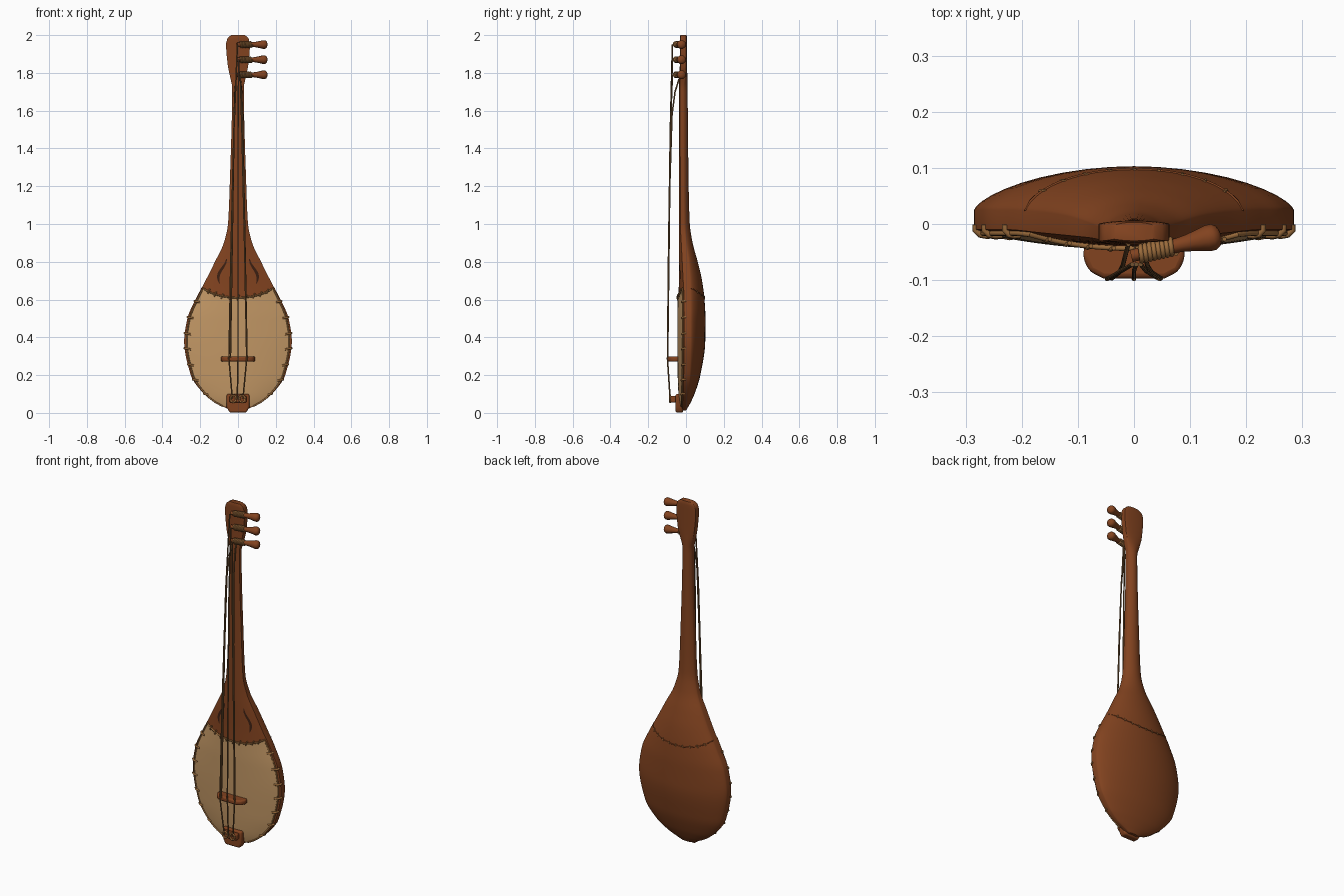
import bpy, bmesh, math
from math import sin, cos, pi
from mathutils import Vector

cube = bpy.data.objects.get("Cube")
if cube:
    bpy.data.objects.remove(cube, do_unlink=True)


def material(name, r, g, b):
    m = bpy.data.materials.new(name)
    m.use_nodes = True
    m.diffuse_color = (r, g, b, 1)
    node = next(n for n in m.node_tree.nodes if n.type == 'BSDF_PRINCIPLED')
    node.inputs["Base Color"].default_value = (r, g, b, 1)
    node.inputs["Roughness"].default_value = 0.7
    return m


WOOD = material("red brown wood", 0.225, 0.056, 0.014)
SKIN = material("tan drum skin", 0.54, 0.31, 0.13)
CORD = material("tan cord", 0.33, 0.15, 0.045)
STRING = material("brown string", 0.17, 0.085, 0.03)
HOLE = material("dark sound hole", 0.045, 0.014, 0.006)

# Body stations: height, half width, front edge, front middle, back edge, back middle
STATIONS = [
    (0.012, 0.03, -0.02, -0.022, -0.005, 0.0), (0.05, 0.115, -0.018, -0.03, 0.0, 0.022),
    (0.1, 0.18, -0.015, -0.036, 0.01, 0.045), (0.2, 0.25, -0.012, -0.04, 0.02, 0.076),
    (0.38, 0.285, -0.01, -0.042, 0.025, 0.102), (0.5, 0.268, -0.01, -0.042, 0.025, 0.103),
    (0.6, 0.225, -0.01, -0.04, 0.025, 0.098), (0.7, 0.172, -0.015, -0.038, 0.022, 0.085),
    (0.8, 0.122, -0.02, -0.038, 0.015, 0.062), (0.9, 0.075, -0.025, -0.038, 0.0, 0.035),
    (1.0, 0.053, -0.03, -0.038, -0.01, 0.02), (1.2, 0.044, -0.03, -0.038, -0.012, 0.014),
    (1.72, 0.031, -0.032, -0.038, -0.015, 0.008), (1.78, 0.042, -0.031, -0.035, -0.005, 0.007),
    (1.84, 0.054, -0.03, -0.033, 0.0, 0.006), (1.95, 0.063, -0.03, -0.033, 0.0, 0.006),
    (1.985, 0.055, -0.03, -0.033, 0.0, 0.006), (2.0, 0.035, -0.027, -0.03, -0.003, 0.003)]


def slope(i, k):
    if i in (0, len(STATIONS) - 1):
        j = min(i, len(STATIONS) - 2)
        return (STATIONS[j + 1][k] - STATIONS[j][k]) / (STATIONS[j + 1][0] - STATIONS[j][0])
    a, b, c = STATIONS[i - 1:i + 2]
    d, e = (b[k] - a[k]) / (b[0] - a[0]), (c[k] - b[k]) / (c[0] - b[0])
    return 2 * d * e / (d + e) if d * e > 0 else 0


def section(z):
    """Smoothly interpolated body measurements at height z."""
    i = max(j for j in range(len(STATIONS) - 1) if STATIONS[j][0] <= z or j == 0)
    a, b = STATIONS[i], STATIONS[i + 1]
    h = b[0] - a[0]
    t = min(max((z - a[0]) / h, 0), 1)
    return [(2*t**3 - 3*t*t + 1) * a[k] + (3*t*t - 2*t**3) * b[k]
            + h * ((t**3 - 2*t*t + t) * slope(i, k) + (t**3 - t*t) * slope(i + 1, k))
            for k in range(1, 6)]


def front(x, z):
    w, fe, fc, be, bc = section(z)
    return fe + (fc - fe) * max(0, 1 - (x / w) ** 2)


def back(x, z):
    w, fe, fc, be, bc = section(z)
    return be + (bc - be) * max(0, 1 - (x / w) ** 2) ** 0.68


def link(name, mesh, mat, angle=40):
    ob = bpy.data.objects.new(name, mesh)
    bpy.context.scene.collection.objects.link(ob)
    mesh.materials.clear()
    mesh.materials.append(mat)
    bpy.ops.object.select_all(action='DESELECT')
    ob.select_set(True)
    bpy.context.view_layer.objects.active = ob
    bpy.ops.object.shade_smooth_by_angle(angle=math.radians(angle))
    return ob


def skin_rows(rows, closed):
    """Mesh through equal rows of points."""
    bm = bmesh.new()
    vs = [[bm.verts.new(p) for p in r] for r in rows]
    n = len(rows[0])
    for a, b in zip(vs, vs[1:]):
        for i in range(n if closed else n - 1):
            j = (i + 1) % n
            bm.faces.new((a[i], a[j], b[j], b[i]))
    if closed:
        bm.faces.new(vs[0][::-1])
        bm.faces.new(vs[-1])
    bmesh.ops.recalc_face_normals(bm, faces=bm.faces)
    mesh = bpy.data.meshes.new("surface")
    bm.to_mesh(mesh)
    bm.free()
    return mesh


def tubes(name, paths, radius, mat, radii=None):
    """Round tubes along point lists, joined in one mesh."""
    cu = bpy.data.curves.new(name, 'CURVE')
    cu.dimensions = '3D'
    cu.bevel_depth, cu.bevel_resolution, cu.use_fill_caps = radius, 3, True
    for path in paths:
        sp = cu.splines.new('POLY')
        sp.points.add(len(path) - 1)
        for i, p in enumerate(path):
            sp.points[i].co = (*p, 1)
            if radii:
                sp.points[i].radius = radii[i]
    tmp = bpy.data.objects.new("temporary", cu)
    mesh = bpy.data.meshes.new_from_object(tmp)
    bpy.data.objects.remove(tmp)
    return link(name, mesh, mat, 60)


def block(name, outline, depth, bevel, mat, along):
    """Extruded outline with rounded edges; along maps (u, v, t) to space."""
    ob = link(name, skin_rows([[along(u, v, t) for u, v in outline] for t in depth], True), mat)
    mod = ob.modifiers.new("round", 'BEVEL')
    mod.width, mod.segments = bevel, 3


# Body, neck and head in one loft
rows = []
heights = [STATIONS[0][0] + 0.004 * i for i in range(20)] + [0.1 + 0.02 * i for i in range(95)] + [1.99, 1.996, 2.0]
for z in heights:
    w = section(z)[0]
    xs = [w * cos(pi * i / 20) for i in range(21)]
    rows.append([(x, back(x, z), z) for x in xs] + [(x, front(x, z), z) for x in reversed(xs)])
link("body_and_neck", skin_rows(rows, True), WOOD, 50)


# Drum skin stretched over the bowl
def skin_point(u, t, lift=0.004):
    z = 0.035 + t * (0.575 + 0.05 * u * u)
    x = u * 0.955 * section(z)[0]
    return (x, front(x, z) - lift, z)


grid = [[skin_point(-1 + i / 12, j / 30) for i in range(25)] for j in range(31)]
link("drum_skin", skin_rows(grid, False), SKIN)

# Cord round the skin, and the seam over the back
edge = [skin_point(-1, t / 30) for t in range(31)]
edge += [skin_point(-1 + i / 12, 1) for i in range(1, 25)]
edge += [skin_point(1, t / 30) for t in range(29, -1, -1)]
tubes("skin_edge_cord", [edge], 0.0045, CORD)


def seam(u, dz=0.0):
    z = 0.61 + 0.05 * u * u + dz
    x = u * section(z)[0]
    return Vector((x, back(x, z), z))


tubes("back_seam", [[seam(-1 + i / 16) for i in range(33)]], 0.0025, WOOD)
tubes("back_seam_stitches", [[seam(u / 5 - 0.008, -0.008), seam(u / 5 + 0.008, 0.008)]
                             for u in range(-4, 5)], 0.003, CORD)

# Lacing loops over the rim and stitches along the upper skin edge
loops = []
for z in (0.1, 0.175, 0.255, 0.34, 0.42, 0.505, 0.59):
    w, fe, fc, be, bc = section(z)
    for s in (-1, 1):
        loops.append([(s * 0.88 * w, front(0.88 * w, z) - 0.003, z - 0.004),
                      (s * 0.93 * w, fe - 0.011, z - 0.002), (s * 0.97 * w, fe - 0.009, z),
                      (s * w, fe - 0.001, z + 0.002), (s * w, fe + 0.009, z + 0.003)])
tubes("rim_lacing", loops, 0.0055, CORD)
stitches = []
for i in range(-4, 5):
    x, y, z = skin_point(i / 5, 1)
    stitches.append([(x - 0.006, y, z - 0.012), (x, y - 0.003, z), (x + 0.006, y, z + 0.014)])
tubes("top_stitches", stitches, 0.004, CORD)

# Curved sound holes, thin plates on the shoulder
for side, s in (("left", 1), ("right", -1)):
    strip = []
    for i in range(17):
        t = i / 16
        z = 0.685 + 0.13 * t
        mid = 0.098 - 0.024 * t + 0.013 * sin(1.6 * pi * t)
        wide = 0.002 + 0.0065 * sin(pi * t)
        strip.append([(s * x, front(x, z) - 0.002, z) for x in (mid - wide, mid, mid + wide)])
    link(side + "_sound_hole", skin_rows(strip, False), HOLE)

# Bridge
half = [(0.088, -0.036), (0.091, -0.06), (0.08, -0.084), (0.055, -0.097)]
outline = half + [(-x, y) for x, y in reversed(half)]
block("bridge", outline, (0.271, 0.299), 0.009, WOOD, lambda u, v, t: (u, v, t))

# Tailpiece with a raised string holder
plate = [(-0.045, 0.002), (0.045, 0.002), (0.06, 0.03), (0.06, 0.1), (-0.06, 0.1), (-0.06, 0.03)]
block("tailpiece", plate, (-0.056, -0.015), 0.009, WOOD, lambda u, v, t: (u, t, v))
holder = [(-0.045, 0.054), (0.045, 0.054), (0.045, 0.09), (-0.045, 0.09)]
block("string_holder", holder, (-0.082, -0.05), 0.008, WOOD, lambda u, v, t: (u, t, v))
knots = [[(cx + 0.015 * cos(a * pi / 6), -0.084, 0.075 + 0.019 * sin(a * pi / 6)) for a in range(13)]
         for cx in (-0.025, 0.022)]
tubes("tail_knots", knots, 0.005, CORD)

# Tuning pegs with wound cord
A, B = Vector((-0.005, -0.057, 0)), Vector((0.155, -0.02, 0))
axis = (B - A).normalized()
side_dir = axis.cross(Vector((0, 0, 1)))
shape = [(0, 0.011), (0.3, 0.012), (0.52, 0.013), (0.62, 0.015), (0.74, 0.019), (0.85, 0.0235),
         (0.92, 0.0235), (0.97, 0.018), (0.99, 0.011), (1, 0.003)]
for name, z in (("upper", 1.95), ("middle", 1.87), ("lower", 1.79)):
    up = Vector((0, 0, z))
    tubes(name + "_peg", [[A.lerp(B, t) + up for t, r in shape]], 1.0, WOOD, [r for t, r in shape])
    coil = []
    for i in range(97):
        a = i * pi / 6
        coil.append(A.lerp(B, 0.1 + 0.38 * i / 96) + up
                    + (side_dir * cos(a) + Vector((0, 0, sin(a)))) * 0.0135)
    tubes(name + "_peg_winding", [coil], 0.0045, CORD)

# Strings from tail over the bridge to the pegs
paths = []
for x, tail, top, z in ((-0.048, -0.03, -0.003, 1.95), (0.0, -0.004, 0.004, 1.87), (0.046, 0.026, 0.012, 1.79)):
    paths.append([(tail, -0.084, 0.075), (x, -0.098, 0.285), (x * 0.8, -0.093, 0.8),
                  (x * 0.45, -0.083, 1.5), (top, -0.072, z)])
# Inner strings drawn down to the neck
for x in (-0.02, 0.024):
    paths.append([(x * 2, -0.097, 0.29), (x * 1.3, -0.086, 1.2), (x, -0.074, 1.58),
                  (x * 0.8, -0.058, 1.7), (x * 0.5, -0.036, 1.77)])
tubes("strings", paths, 0.004, STRING)
